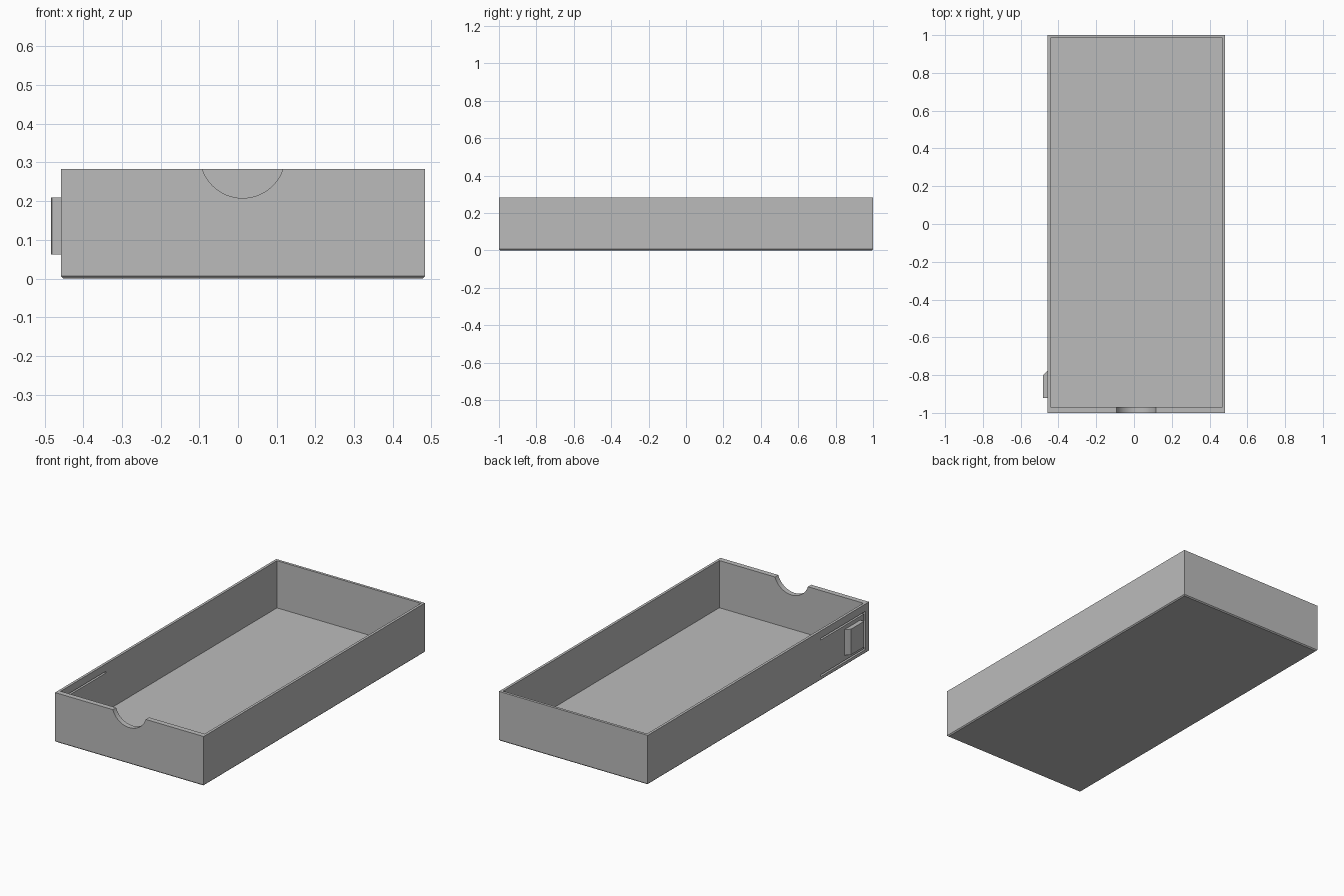
import bpy
import bmesh
import math
from mathutils import Vector

if "Cube" in bpy.data.objects:
    bpy.data.objects.remove(bpy.data.objects["Cube"], do_unlink=True)

grey = bpy.data.materials.new("plain_grey")
grey.use_nodes = True
grey.diffuse_color = (0.5, 0.5, 0.5, 1)
grey.node_tree.nodes["Principled BSDF"].inputs["Base Color"].default_value = (0.5, 0.5, 0.5, 1)

LEFT, RIGHT, FRONT, BACK, TOP = -0.458, 0.483, -1.0, 1.0, 0.283
WALL, FRONT_WALL, FLOOR = 0.015, 0.03, 0.013


def add_object(name, bm):
    bmesh.ops.recalc_face_normals(bm, faces=bm.faces)
    mesh = bpy.data.meshes.new(name)
    bm.to_mesh(mesh)
    bm.free()
    mesh.materials.append(grey)
    obj = bpy.data.objects.new(name, mesh)
    bpy.context.collection.objects.link(obj)
    return obj


def box_mesh(low, high):
    bm = bmesh.new()
    bmesh.ops.create_cube(bm, size=1)
    for v in bm.verts:
        v.co = Vector([a if c < 0 else b for c, a, b in zip(v.co, low, high)])
    return bm


def prism(name, points, direction):
    bm = bmesh.new()
    face = bm.faces.new([bm.verts.new(p) for p in points])
    side = bmesh.ops.extrude_face_region(bm, geom=[face])["geom"]
    bmesh.ops.translate(bm, vec=direction, verts=[g for g in side if isinstance(g, bmesh.types.BMVert)])
    return add_object(name, bm)


def cut(target, cutter):
    mod = target.modifiers.new(cutter.name, "BOOLEAN")
    mod.operation = "DIFFERENCE"
    mod.solver = "EXACT"
    mod.object = cutter
    bpy.context.view_layer.objects.active = target
    bpy.ops.object.modifier_apply(modifier=mod.name)
    bpy.data.objects.remove(cutter, do_unlink=True)


# Tray body with a fine chamfer around the underside
bm = box_mesh((LEFT, FRONT, 0), (RIGHT, BACK, TOP))
bottom = [e for e in bm.edges if all(v.co.z < 0.01 for v in e.verts)]
bmesh.ops.bevel(bm, geom=bottom, offset=0.006, segments=1, affect="EDGES")
tray = add_object("tray_body", bm)

# Hollow interior
cut(tray, add_object("cavity", box_mesh(
    (LEFT + WALL, FRONT + FRONT_WALL, FLOOR), (RIGHT - WALL, BACK - WALL, TOP + 0.1))))

# Round finger notch in the front wall
radius, steps = 0.11, 64
circle = [(0.012 + radius * math.cos(math.tau * i / steps), FRONT - 0.02,
           0.318 + radius * math.sin(math.tau * i / steps)) for i in range(steps)]
cut(tray, prism("finger_notch", circle, (0, FRONT_WALL + 0.03, 0)))

# Three slits that free the spring tongue in the right wall
slit_front, slit_back = -0.969, -0.56
for name, y0, y1, z0, z1 in (
        ("upper_slit", slit_front, slit_back, 0.231, 0.241),
        ("lower_slit", slit_front, slit_back, 0.022, 0.032),
        ("front_slit", slit_front, slit_front + 0.015, 0.022, 0.241)):
    cut(tray, add_object(name, box_mesh(
        (LEFT - 0.02, y0, z0), (LEFT + WALL + 0.005, y1, z1))))

# Latch block on the tongue, sloped towards the back
latch = prism("latch_block", [
    (LEFT + 0.002, -0.92, 0.062), (-0.481, -0.92, 0.062), (-0.483, -0.917, 0.062),
    (-0.483, -0.803, 0.062), (-0.481, -0.8, 0.062), (LEFT + 0.002, -0.775, 0.062)],
    (0, 0, 0.147))

# Crisp edges, smooth notch
for obj in (tray, latch):
    bpy.ops.object.select_all(action="DESELECT")
    obj.select_set(True)
    bpy.context.view_layer.objects.active = obj
    bpy.ops.object.shade_smooth_by_angle(angle=math.radians(25))
